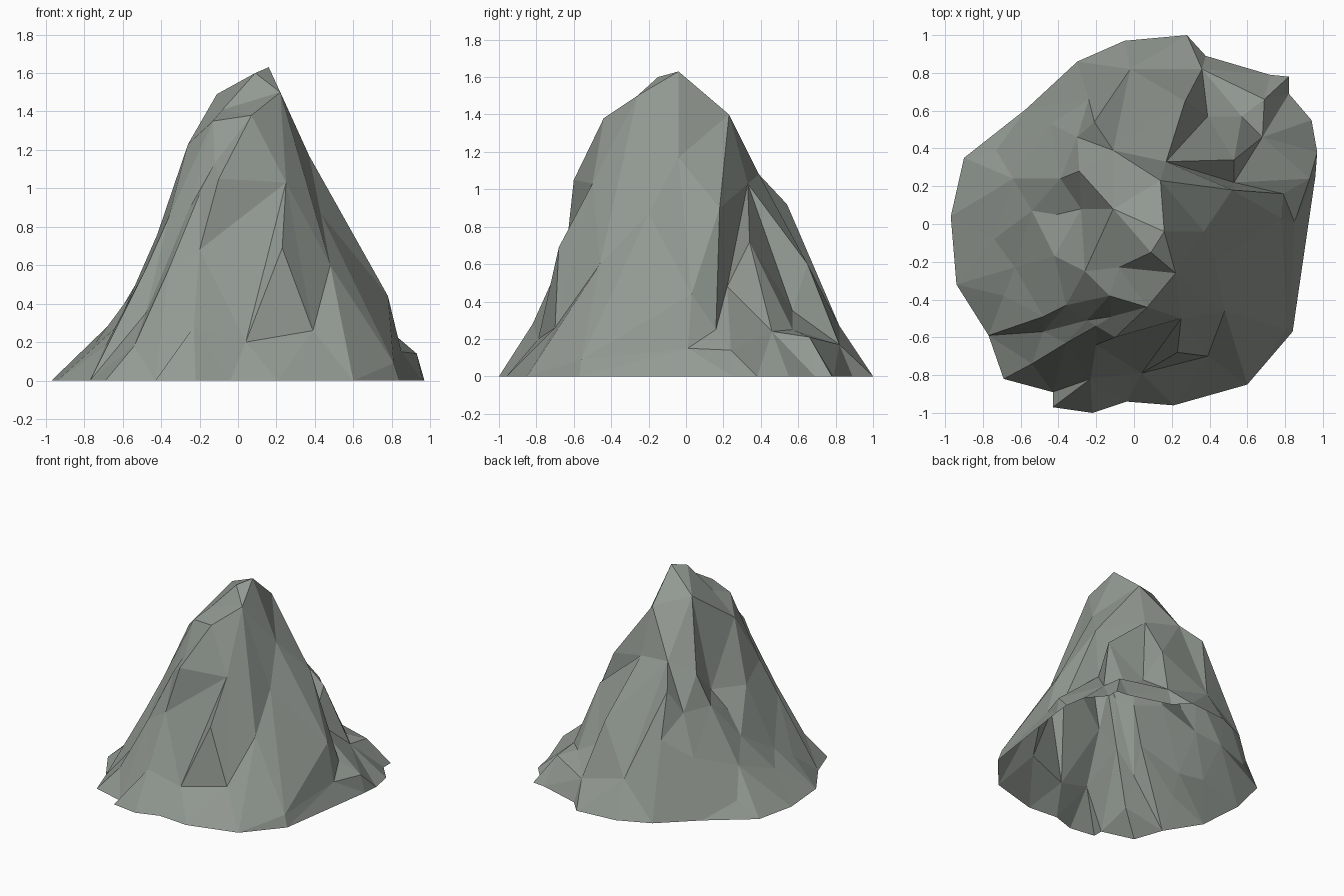
import bpy
from mathutils import Vector
from mathutils.geometry import delaunay_2d_cdt

# Remove the default object
default_cube = bpy.data.objects.get("Cube")
if default_cube:
    bpy.data.objects.remove(default_cube, do_unlink=True)


def make_material(name, colour):
    """Plain flat colour for both the viewport and a render."""
    material = bpy.data.materials.new(name)
    material.use_nodes = True
    material.diffuse_color = colour
    shader = material.node_tree.nodes["Principled BSDF"]
    shader.inputs["Base Color"].default_value = colour
    shader.inputs["Roughness"].default_value = 0.9
    return material


# Outline of the foot on the ground, anticlockwise from the front
foot = [
    (-.43, -.97), (-.22, -1), (-.04, -.94), (.21, -.96), (.6, -.85), (.84, -.57),
    (.96, .25), (.97, .38), (.94, .55), (.82, .69), (.82, .78), (.72, .79),
    (.38, .89), (.28, 1), (-.05, .97), (-.3, .86), (-.57, .61), (-.9, .35),
    (-.97, .04), (-.94, -.32), (-.77, -.59), (-.69, -.82), (-.43, -.89),
]

# Points where several ridges meet
peak = (.16, -.04, 1.63)
west_top = (-.11, .08, 1.49)
east_top = (.22, -.26, 1.5)
front_top = (.07, -.44, 1.38)
nose_top = (-.13, -.38, 1.35)
left_brow = (-.26, -.25, 1.23)
overhang = (-.1, -.6, 1.05)
buttress = (.25, -.5, 1.03)
west_hollow = (-.28, .08, .78)
back_shoulder = (-.21, .54, .92)
rear_saddle = (.17, .33, 1.03)
east_knee = (.37, -.04, 1.17)
east_shoulder = (.52, .18, .9)
east_step = (.78, .03, .44)
east_lip = (.93, .24, .14)

# Crest and gully lines, each running downhill
ridges = {
    "summit crest": [west_top, peak, (.09, -.15, 1.6), east_top, front_top],
    "summit hollow": [east_top, (-.08, -.23, 1.41), left_brow],
    "front brow": [nose_top, front_top],
    "front buttress": [front_top, buttress, (.23, -.68, .69), (.39, -.7, .26), (.04, -.79, .2)],
    "front overhang": [overhang, buttress],
    "front ramp": [buttress, (-.2, -.64, .68), (-.23, -.82, .28), (-.43, -.97, 0)],
    "left buttress": [overhang, (-.2, -.54, .97), (-.36, -.63, .58), (-.54, -.74, .18)],
    "left ledge": [front_top, (-.12, -.49, 1.13), (-.25, -.51, .9), (-.48, -.57, .35)],
    "left crest": [nose_top, (-.36, -.43, .85), (-.48, -.49, .58), (-.69, -.38, .18)],
    "west rib": [left_brow, (-.42, -.17, .76), (-.63, -.23, .28)],
    "west cliff": [left_brow, west_hollow],
    "west gully": [west_top, west_hollow, (-.41, .05, .64), (-.54, .07, .47)],
    "west foot": [(-.74, -.08, .2)],
    "rear left ridge": [west_top, (-.29, .28, .98), (-.39, .24, .74), (-.64, .24, .32), (-.73, .39, .12)],
    "back shoulder": [(-.11, .39, 1.08), back_shoulder, (-.24, .66, .58), (-.02, .82, .27)],
    "back spur": [back_shoulder, (-.3, .46, .74), (-.44, .53, .44)],
    "back ridge": [(.14, .23, 1.4), rear_saddle, (.27, .65, .6), (.36, .82, .17)],
    "back gully": [rear_saddle, (.39, .57, .35), (.57, .57, .25), (.69, .66, .21), (.82, .78, 0)],
    "rear right spur": [rear_saddle, (.53, .34, .72), (.68, .46, .24)],
    "rear right gully": [(.53, .22, .48), east_lip],
    "right ridge": [peak, east_knee, east_shoulder, (.79, .16, .25), east_lip],
    "right rib": [east_top, east_knee, east_step, (.85, .01, .15), east_lip],
    "right face": [east_top, (.43, -.2, .87), east_step],
    "right apron": [(.48, -.46, .6)],
    "right rim": [(.81, -.56, .09)],
}

# Gather plan positions, heights and the edges that must survive
plan, heights, edges = [], [], []


def add_line(points, closed=False):
    start = len(plan)
    for x, y, z in points:
        plan.append(Vector((x, y)))
        heights.append(z)
    last = len(plan) - 1
    edges.extend((i, i + 1) for i in range(start, last))
    if closed:
        edges.append((last, start))


add_line([(x, y, 0) for x, y in foot], closed=True)
for line in ridges.values():
    add_line(line)

# Stretch flat triangles between the ridges, leaving the underside open
flat, _, faces, sources, _, _ = delaunay_2d_cdt(plan, edges, [], 1, 0.0001)
verts = [(p.x, p.y, heights[s[0]] if s else 0.5) for p, s in zip(flat, sources)]

mesh = bpy.data.meshes.new("mountain_rock")
mesh.from_pydata(verts, [], faces)
mesh.materials.append(make_material("grey green stone", (.29, .32, .29, 1)))
mesh.shade_flat()
mountain = bpy.data.objects.new("mountain_rock", mesh)
bpy.context.scene.collection.objects.link(mountain)
